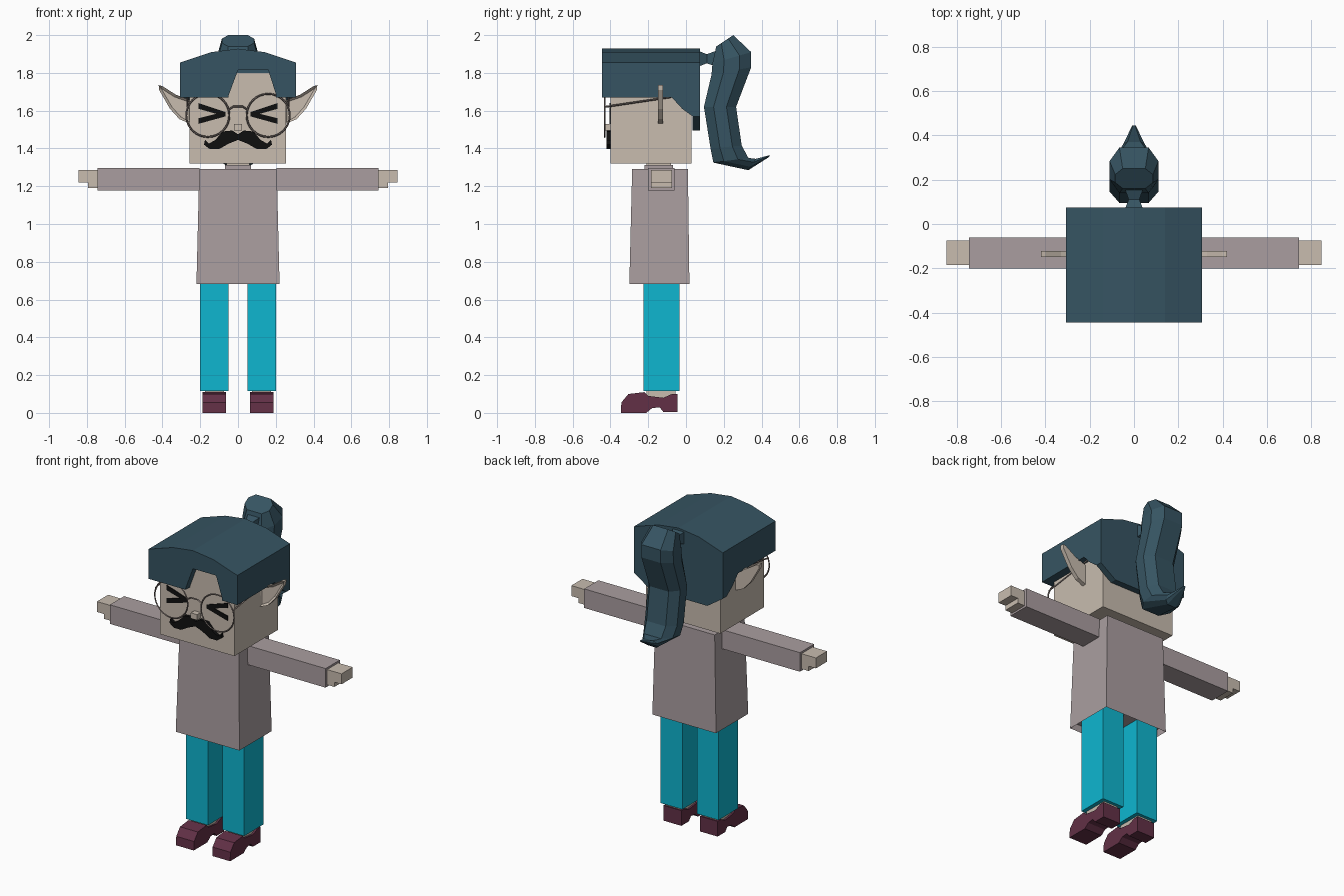
import bpy, bmesh, math
from mathutils import Vector

if "Cube" in bpy.data.objects:
    bpy.data.objects.remove(bpy.data.objects["Cube"], do_unlink=True)


def material(name, rgb):
    colour = [((c / 255 + 0.055) / 1.055) ** 2.4 for c in rgb] + [1]
    mat = bpy.data.materials.new(name)
    mat.use_nodes = True
    mat.diffuse_color = colour
    mat.node_tree.nodes["Principled BSDF"].inputs["Base Color"].default_value = colour
    return mat


hair = material("dark teal hair", (54, 84, 98))
skin = material("pale skin", (200, 188, 175))
sweater = material("mauve grey sweater", (170, 158, 160))
trousers = material("bright cyan trousers", (14, 182, 208))
leather = material("plum leather", (98, 48, 70))
black = material("black", (15, 15, 15))
wire = material("grey brown wire", (125, 114, 110))


def finish(name, bm, mat):
    bmesh.ops.recalc_face_normals(bm, faces=bm.faces)
    mesh = bpy.data.meshes.new(name)
    bm.to_mesh(mesh)
    bm.free()
    mesh.materials.append(mat)
    obj = bpy.data.objects.new(name, mesh)
    bpy.context.collection.objects.link(obj)
    return obj


def loft(name, rings, mat):
    """Skin a list of equal rings of points and cap both ends."""
    bm = bmesh.new()
    loops = [[bm.verts.new(p) for p in ring] for ring in rings]
    for a, b in zip(loops, loops[1:]):
        for i in range(len(a)):
            j = (i + 1) % len(a)
            bm.faces.new((a[i], a[j], b[j], b[i]))
    bm.faces.new(loops[0])
    bm.faces.new(loops[-1])
    return finish(name, bm, mat)


def front_prism(name, points, y0, y1, mat):
    return loft(name, [[(x, y, z) for x, z in points] for y in (y0, y1)], mat)


def side_prism(name, points, x0, x1, mat):
    return loft(name, [[(x, y, z) for y, z in points] for x in (x0, x1)], mat)


def rectangle(x0, x1, y0, y1, z):
    return [(x0, y0, z), (x1, y0, z), (x1, y1, z), (x0, y1, z)]


def box(name, x, y, z, mat):
    return loft(name, [rectangle(*x, *y, h) for h in z], mat)


def carve(obj, cutter):
    mod = obj.modifiers.new("carve", "BOOLEAN")
    mod.operation, mod.solver, mod.object = "DIFFERENCE", "EXACT", cutter
    bpy.context.view_layer.objects.active = obj
    bpy.ops.object.modifier_apply(modifier=mod.name)
    bpy.data.objects.remove(cutter, do_unlink=True)


def tube(name, points, radius, mat, closed=False):
    """Thin four-sided wire along a path."""
    curve = bpy.data.curves.new(name, "CURVE")
    curve.dimensions = "3D"
    curve.bevel_depth, curve.bevel_resolution = radius, 0
    spline = curve.splines.new("POLY")
    spline.points.add(len(points) - 1)
    for point, co in zip(spline.points, points):
        point.co = (*co, 1)
    spline.use_cyclic_u = closed
    curve.materials.append(mat)
    obj = bpy.data.objects.new(name, curve)
    bpy.context.collection.objects.link(obj)
    return obj


# Head, neck and nose
box("head", (-.258, .255), (-.4, .03), (1.32, 1.8), skin)
box("neck", (-.06, .06), (-.21, -.08), (1.25, 1.33), skin)
box("collar", (-.07, .07), (-.22, -.07), (1.27, 1.312), sweater)
box("nose", (-.022, .022), (-.435, -.4), (1.495, 1.53), skin)

# Hair cap: an arched block trimmed to the hairline and the fringe notch
arch = [(-.307, 1.4), (-.307, 1.855), (-.14, 1.91), (0, 1.928),
        (.14, 1.91), (.307, 1.855), (.307, 1.4)]
cap = front_prism("hair_cap", arch, -.445, .075, hair)
side_cut = [(-.6, 1.3), (-.6, 1.67), (-.075, 1.67), (-.02, 1.61), (.035, 1.57),
            (.035, 1.3)]
carve(cap, side_prism("side_cutter", side_cut, -.5, .5, hair))
nape_cut = [(-.5, 1.3), (-.5, 1.57), (-.31, 1.57), (-.2, 1.495), (.2, 1.495),
            (.31, 1.57), (.5, 1.57), (.5, 1.3)]
carve(cap, front_prism("nape_cutter", nape_cut, -.1, .3, hair))
notch = [(-.05, 1.6), (-.05, 1.68), (0, 1.815), (.16, 1.815), (.2, 1.69), (.2, 1.6)]
carve(cap, front_prism("fringe_cutter", notch, -.6, -.399, hair))

# Ponytail: front point, back point and half width for each section
sections = [((.16, 1.94), (.25, 2), .085), ((.14, 1.85), (.345, 1.91), .11),
            ((.135, 1.79), (.345, 1.83), .11), ((.095, 1.62), (.265, 1.62), .11),
            ((.13, 1.4), (.295, 1.415), .11), ((.145, 1.325), (.33, 1.35), .1),
            ((.33, 1.285), (.37, 1.345), .05), ((.44, 1.355), (.445, 1.365), .008)]
rings = []
for f, b, w in sections:
    front, back = Vector((0, *f)), Vector((0, *b))
    ring = []
    for side, t in ((-.6, 0), (-1, .3), (-1, .7), (-.6, 1), (.6, 1), (1, .7), (1, .3), (.6, 0)):
        ring.append(front.lerp(back, t) + Vector((side * w, 0, 0)))
    rings.append(ring)
loft("ponytail", rings, hair)
loft("ponytail_tie", [[(-r, y, 1.875 - r), (r, y, 1.875 - r), (r, y, 1.875 + r), (-r, y, 1.875 + r)]
                      for y, r in ((.07, .04), (.11, .024), (.155, .04))], hair)

# Torso, hollowed slightly at the hem
torso = loft("torso", [rectangle(-.22, .22, -.3, .018, .683),
                       rectangle(-.205, .205, -.285, .01, 1.29)], sweater)
bm = bmesh.new()
bm.from_mesh(torso.data)
hem = min(bm.faces, key=lambda f: f.calc_center_median().z)
bmesh.ops.inset_region(bm, faces=[hem], thickness=.01)
bmesh.ops.translate(bm, verts=hem.verts, vec=(0, 0, .04))
bm.to_mesh(torso.data)
bm.free()

# Moustache outline, right half mirrored from the left
half = [(0, 1.475), (.03, 1.495), (.08, 1.49), (.12, 1.445), (.155, 1.425), (.175, 1.445),
        (.18, 1.42), (.15, 1.397), (.1, 1.397), (.05, 1.425), (0, 1.445)]
front_prism("moustache", half + [(-x, z) for x, z in half[-2:0:-1]], -.42, -.399, black)

shoe = [(-.345, 0), (-.342, .055), (-.305, .1), (-.22, .11), (-.2, .09), (-.12, .08),
        (-.075, .1), (-.045, .1), (-.045, .005), (-.12, .005), (-.14, .03),
        (-.18, .025), (-.21, 0)]
eye = [(.21, 1.64), (.065, 1.592), (.065, 1.57), (.21, 1.53), (.21, 1.56),
       (.115, 1.583), (.21, 1.61)]
ear = [(.25, 1.53), (.31, 1.555), (.36, 1.61), (.418, 1.71), (.42, 1.735),
       (.4, 1.73), (.33, 1.685), (.25, 1.655)]

for s, label in ((1, "left_"), (-1, "right_")):
    def span(a, b):
        return sorted((s * a, s * b))

    def flip(points):
        return [(s * x, z) for x, z in points]

    # Arms and hands
    box(label + "sleeve", span(.205, .745), (-.2, -.06), (1.178, 1.297), sweater)
    box(label + "palm", span(.74, .795), (-.185, -.075), (1.19, 1.285), skin)
    box(label + "fingers", span(.79, .845), (-.185, -.075), (1.22, 1.285), skin)

    # Legs and feet
    box(label + "trouser_leg", span(.05, .2), (-.225, -.035), (.115, .73), trousers)
    box(label + "ankle", span(.075, .175), (-.21, -.055), (.04, .13), skin)
    side_prism(label + "shoe", shoe, s * .064, s * .187, leather)

    # Ears with a sunken front
    obj = front_prism(label + "ear", flip(ear), -.148, -.122, skin)
    bm = bmesh.new()
    bm.from_mesh(obj.data)
    bm.normal_update()
    face = min(bm.faces, key=lambda f: f.calc_center_median().y)
    bmesh.ops.inset_region(bm, faces=[face], thickness=.014)
    bmesh.ops.translate(bm, verts=face.verts, vec=(0, .014, 0))
    bm.to_mesh(obj.data)
    bm.free()

    # Squeezed eyes and spectacles
    front_prism(label + "eye", flip(eye), -.405, -.399, black)
    circle = [(s * .16 + .114 * math.cos(a), -.43, 1.575 + .114 * math.sin(a))
              for a in (math.tau * i / 32 for i in range(32))]
    tube(label + "lens_rim", circle, .005, wire, closed=True)
    tube(label + "temple", [(s * .268, -.43, 1.62), (s * .268, -.08, 1.672)], .005, wire)

tube("spectacle_bridge", [(-.05, -.43, 1.605), (-.025, -.43, 1.622), (.025, -.43, 1.622),
                          (.05, -.43, 1.605)], .005, wire)
